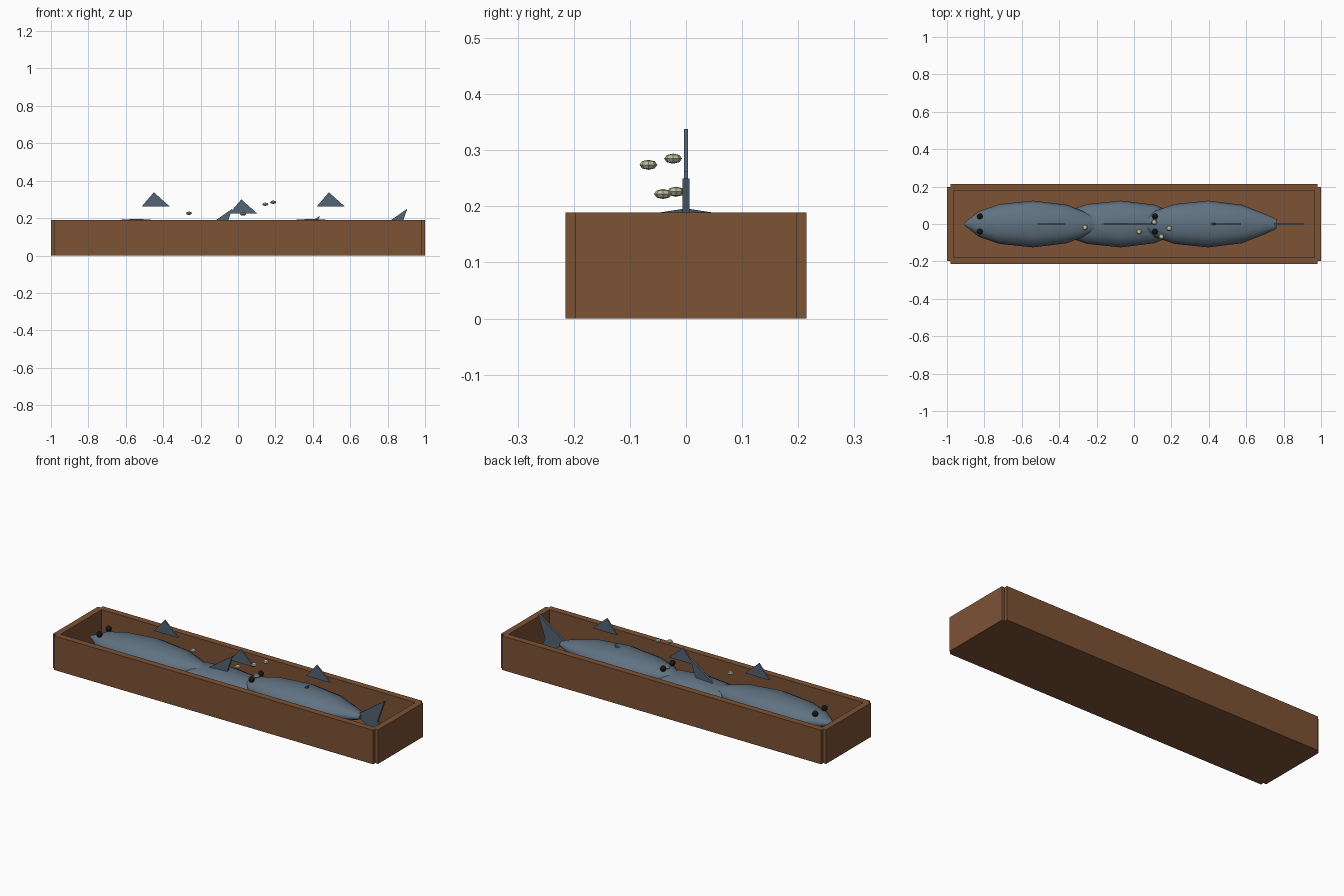
import bpy, bmesh, math
from mathutils import Matrix

if "Cube" in bpy.data.objects:
    bpy.data.objects.remove(bpy.data.objects["Cube"])


def mat(name, rgb):
    m = bpy.data.materials.new(name)
    m.diffuse_color = (*rgb, 1)
    m.use_nodes = True
    m.node_tree.nodes["Principled BSDF"].inputs["Base Color"].default_value = m.diffuse_color
    return m


WOOD = mat("brown wood", (0.205, 0.085, 0.036))
SKIN = mat("blue grey skin", (0.118, 0.168, 0.220))
FIN = mat("dark fin grey", (0.088, 0.125, 0.175))
BLACK = mat("eye black", (0.008, 0.008, 0.009))
PALE = mat("pale flake", (0.52, 0.52, 0.36))


def finish(bm, name, material, smooth=False):
    bmesh.ops.recalc_face_normals(bm, faces=bm.faces[:])
    me = bpy.data.meshes.new(name)
    bm.to_mesh(me)
    bm.free()
    me.materials.append(material)
    for p in me.polygons:
        p.use_smooth = smooth and len(p.vertices) <= 4
    ob = bpy.data.objects.new(name, me)
    bpy.context.collection.objects.link(ob)
    return ob


def box(name, x0, x1, y0, y1, z0, z1):
    bm = bmesh.new()
    m = Matrix.Translation(((x0 + x1) / 2, (y0 + y1) / 2, (z0 + z1) / 2))
    bmesh.ops.create_cube(bm, size=1, matrix=m @ Matrix.Diagonal((x1 - x0, y1 - y0, z1 - z0, 1)))
    finish(bm, name, WOOD)


def ball(name, loc, r, rz, seg, rings, material, smooth=False):
    bm = bmesh.new()
    m = Matrix.Translation(loc) @ Matrix.Diagonal((r, r, rz, 1))
    bmesh.ops.create_uvsphere(bm, u_segments=seg, v_segments=rings, radius=1, matrix=m)
    finish(bm, name, material, smooth)


def plate(name, pts, cx, cz, half):
    """Thin upright fin from an x/z outline."""
    bm = bmesh.new()
    a, b = [[bm.verts.new((cx + x, y, cz + z)) for x, z in pts] for y in (-half, half)]
    bm.faces.new(a)
    bm.faces.new(b[::-1])
    n = len(pts)
    for i in range(n):
        j = (i + 1) % n
        bm.faces.new((a[i], b[i], b[j], a[j]))
    finish(bm, name, FIN)


def body(name, cx, cz):
    """Lofted body: (x, half width) stations, elliptical section."""
    stations = [(-0.365, 0.008), (-0.29, 0.068), (-0.18, 0.106), (0, 0.125),
                (0.18, 0.103), (0.31, 0.052), (0.365, 0.026)]
    n = 12
    bm = bmesh.new()
    rings = []
    for x, r in stations:
        rings.append([bm.verts.new((cx + x, r * math.sin(2 * math.pi * i / n),
                                    cz + 0.57 * r * math.cos(2 * math.pi * i / n)))
                      for i in range(n)])
    for a, b in zip(rings, rings[1:]):
        for i in range(n):
            j = (i + 1) % n
            bm.faces.new((a[i], a[j], b[j], b[i]))
    bm.faces.new(rings[0])
    bm.faces.new(rings[-1])
    finish(bm, name, SKIN, True)


# Wooden tray
box("tray_floor", -0.98, 0.98, -0.197, 0.197, 0, 0.02)
for s, side in ((-1, "front"), (1, "back")):
    y0, y1 = sorted((s * 0.179, s * 0.215))
    box("tray_side_" + side, -0.982, 0.982, y0, y1, 0, 0.189)
for s, side in ((-1, "left"), (1, "right")):
    x0, x1 = sorted((s * 0.965, s * 1.0))
    box("tray_end_" + side, x0, x1, -0.197, 0.197, 0, 0.189)

# Three fish in a row, the middle one lower
for k, (cx, cz) in enumerate([(-0.54, 0.125), (-0.072, 0.087), (0.396, 0.125)], 1):
    body(f"fish_body_{k}", cx, cz)
    plate(f"tail_fin_{k}", [(0.33, 0), (0.509, 0.125), (0.466, 0), (0.509, -0.085)], cx, cz, 0.0065)
    plate(f"back_fin_{k}", [(0.025, 0.137), (0.09, 0.213), (0.175, 0.137)], cx, cz, 0.004)
    for s, side in ((-1, "right"), (1, "left")):
        ball(f"eye_{k}_{side}", (cx - 0.284, s * 0.041, cz + 0.048), 0.016, 0.016, 8, 6, BLACK, True)

# Loose pale flakes
for k, p in enumerate([(-0.262, -0.018, 0.226), (0.027, -0.041, 0.222), (0.146, -0.067, 0.274),
                       (0.188, -0.023, 0.285), (0.108, 0.01, 0.172)], 1):
    ball(f"flake_{k}", p, 0.016, 0.009, 8, 4, PALE)
